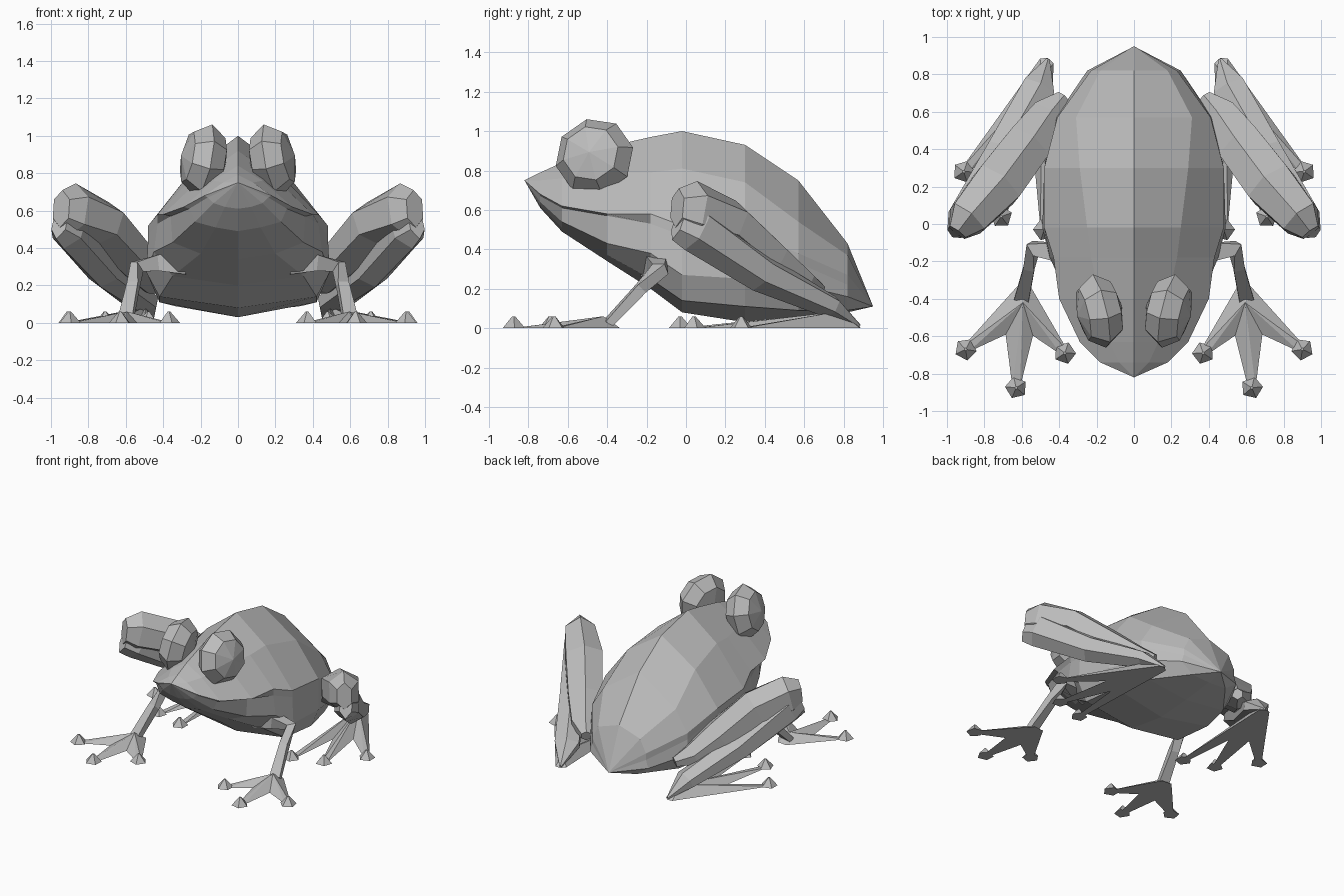
import bpy
import bmesh
from math import atan2, cos, sin, pi
from mathutils import Vector, Matrix

cube = bpy.data.objects.get("Cube")
if cube:
    bpy.data.objects.remove(cube, do_unlink=True)

# One plain colour for the whole model
SKIN = (0.5, 0.5, 0.5, 1)
skin = bpy.data.materials.new("grey_skin")
skin.use_nodes = True
skin.diffuse_color = SKIN
skin.node_tree.nodes["Principled BSDF"].inputs["Base Color"].default_value = SKIN


def finish(bm, name, mirrored=True):
    """Turn a bmesh into an object, mirrored to the other side if asked."""
    bmesh.ops.recalc_face_normals(bm, faces=bm.faces[:])
    mesh = bpy.data.meshes.new(name)
    bm.to_mesh(mesh)
    bm.free()
    mesh.materials.append(skin)
    obj = bpy.data.objects.new(name, mesh)
    bpy.context.collection.objects.link(obj)
    if mirrored:
        mirror = obj.modifiers.new("mirror", "MIRROR")
        mirror.use_mirror_merge = False
    return obj


def loft(bm, rings, start, end):
    """Skin a list of closed rings and close both ends with a fan."""
    rings = [[bm.verts.new(p) for p in ring] for ring in rings]
    count = len(rings[0])
    tips = [bm.verts.new(start), bm.verts.new(end)]
    for i in range(count):
        j = (i + 1) % count
        for a, b in zip(rings, rings[1:]):
            bm.faces.new((a[i], a[j], b[j], b[i]))
        bm.faces.new((tips[0], rings[0][j], rings[0][i]))
        bm.faces.new((tips[1], rings[-1][i], rings[-1][j]))


def limb(name, path, radii, sides=6):
    """Faceted limb along a path; radii are (across, upright) per point."""
    path = [Vector(p) for p in path]
    bm = bmesh.new()
    rings = []
    for i, (p, (across, upright)) in enumerate(zip(path, radii)):
        along = (path[min(i + 1, len(path) - 1)] - path[max(i - 1, 0)]).normalized()
        side = along.cross(Vector((0, 0, 1))).normalized()
        up = side.cross(along)
        angles = [2 * pi * (k + 0.5) / sides for k in range(sides)]
        rings.append([p + side * across * cos(a) + up * upright * sin(a)
                      for a in angles])
    loft(bm, rings, path[0], path[-1])
    return finish(bm, name)


def foot(name, ankle, tips, height, width):
    """Webbed fan on the ground from ankle to toes, with pointed toe pads."""
    ankle = Vector(ankle)
    tips = [Vector(t) for t in tips]
    bm = bmesh.new()
    outline = []
    for i, tip in enumerate(tips):
        along = (tip - ankle).normalized()
        side = Vector((-along.y, along.x, 0))
        if i == 0:
            outline.append(ankle - side * width)
        else:
            outline.append(((tips[i - 1] + tip) / 2).lerp(ankle, 0.45))
        outline += [tip - side * 0.02, tip + side * 0.02]
    outline.append(ankle + side * width)
    outline.append(ankle - (tips[1] - ankle).normalized() * 0.03)
    base = [bm.verts.new(p) for p in outline]
    apex = bm.verts.new(ankle.lerp(tips[1], 0.1) + Vector((0, 0, height)))
    bm.faces.new(base)
    for a, b in zip(base, base[1:] + base[:1]):
        bm.faces.new((a, b, apex))
    # Toe pads
    for tip in tips:
        along = tip - ankle
        place = (Matrix.Translation(tip + Vector((0, 0, 0.03)))
                 @ Matrix.Rotation(atan2(along.y, along.x), 4, "Z"))
        bmesh.ops.create_cone(bm, cap_ends=True, segments=5, radius1=0.06,
                              radius2=0.008, depth=0.06, matrix=place)
    return finish(bm, name)


# Body: y station, then half section from spine to belly
SECTIONS = [
    (-0.74, (0, .79), (.08, .75), (.18, .68), (.13, .64), (.07, .62), (0, .61)),
    (-0.63, (0, .84), (.13, .76), (.29, .62), (.23, .54), (.12, .51), (0, .49)),
    (-0.40, (0, .92), (.18, .79), (.40, .58), (.35, .43), (.20, .37), (0, .34)),
    (-0.18, (0, .97), (.23, .79), (.43, .58), (.45, .38), (.35, .25), (0, .20)),
    (-0.02, (0, 1.0), (.25, .81), (.48, .52), (.49, .27), (.42, .14), (0, .08)),
    (0.30, (0, .93), (.29, .74), (.48, .49), (.48, .25), (.42, .11), (0, .03)),
    (0.57, (0, .75), (.31, .54), (.41, .38), (.42, .22), (.34, .09), (0, .05)),
    (0.82, (0, .43), (.18, .37), (.23, .27), (.25, .16), (.15, .09), (0, .08)),
]
rings = []
for y, *half in SECTIONS:
    # Lower jaw sits slightly inside the upper lip
    lip_x, lip_z = half[2]
    tuck = (lip_x * 0.9, lip_z - 0.01) if y < -0.3 else (lip_x, lip_z - 0.05)
    half = half[:3] + [tuck] + half[3:]
    full = half + [(-x, z) for x, z in reversed(half[1:-1])]
    rings.append([(x, y, z) for x, z in full])
body = bmesh.new()
loft(body, rings, (0, -0.82, 0.75), (0, 0.95, 0.11))
finish(body, "body", mirrored=False)

# Eyes: faceted globes facing sideways, tops and fronts leaning inward
eye = bmesh.new()
bmesh.ops.create_uvsphere(
    eye, u_segments=8, v_segments=4, radius=1,
    matrix=Matrix.Translation((0.185, -0.465, 0.87))
    @ Matrix.Rotation(-0.2, 4, "Y") @ Matrix.Rotation(-0.22, 4, "Z")
    @ Matrix.Diagonal((0.125, 0.205, 0.2, 1))
    @ Matrix.Rotation(pi / 2, 4, "Y") @ Matrix.Rotation(pi / 16, 4, "Z"))
finish(eye, "eyes")

# Hind legs: thigh folded over the shin, closed together at the knee
limb("thighs",
     [(.38, .68, .19), (.46, .58, .23), (.57, .42, .35), (.73, .21, .53),
      (.89, .03, .60), (.945, -.045, .61)],
     [(.04, .04), (.11, .08), (.14, .11), (.15, .13), (.12, .15), (.06, .10)])
limb("shins",
     [(.95, -.035, .55), (.90, .05, .51), (.71, .38, .28), (.51, .73, .11), (.46, .88, .01)],
     [(.05, .11), (.10, .13), (.10, .10), (.10, .06), (.01, .01)])
foot("hind_feet", (.47, .86, 0), [(.48, -.03, 0), (.71, .04, 0), (.91, .28, 0)],
     0.085, 0.04)

# Front legs: upper arm out of the chest, bent into a slanted forearm
limb("front_legs",
     [(.28, -.16, .33), (.42, -.15, .32), (.54, -.13, .30), (.56, -.23, .20), (.60, -.40, .02)],
     [(.10, .10), (.07, .06), (.05, .045), (.042, .04), (.055, .03)], sides=4)
foot("front_feet", (.59, -.37, 0), [(.37, -.69, 0), (.63, -.875, 0), (.90, -.67, 0)],
     0.06, 0.05)
